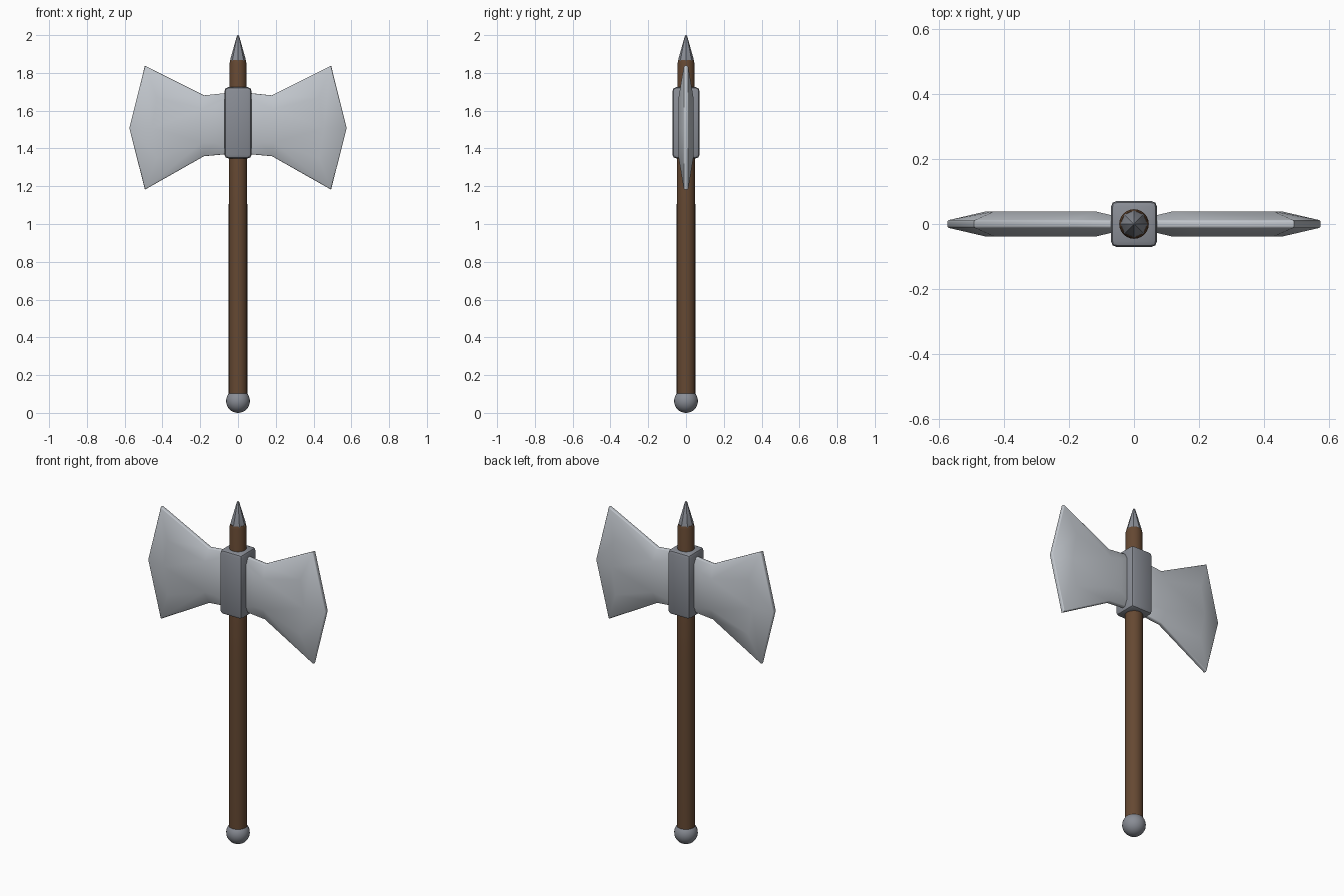
import bpy, bmesh, math
from mathutils import Vector

if "Cube" in bpy.data.objects:
    bpy.data.objects.remove(bpy.data.objects["Cube"])


def material(name, rgb):
    m = bpy.data.materials.new(name)
    m.diffuse_color = (*rgb, 1.0)
    m.use_nodes = True
    m.node_tree.nodes["Principled BSDF"].inputs["Base Color"].default_value = m.diffuse_color
    return m


STEEL = material("bright_steel", (0.53, 0.56, 0.60))
IRON = material("dark_iron", (0.25, 0.265, 0.30))
WOOD = material("brown_wood", (0.13, 0.065, 0.032))


def finish(bm, name, mat, angle=35):
    """Turn a bmesh into a named object, smooth except at sharp edges."""
    bmesh.ops.recalc_face_normals(bm, faces=bm.faces)
    me = bpy.data.meshes.new(name)
    bm.to_mesh(me)
    bm.free()
    me.materials.append(mat)
    ob = bpy.data.objects.new(name, me)
    bpy.context.collection.objects.link(ob)
    bpy.ops.object.select_all(action='DESELECT')
    ob.select_set(True)
    bpy.context.view_layer.objects.active = ob
    bpy.ops.object.shade_smooth_by_angle(angle=math.radians(angle))
    return ob


def lathe(name, profile, sides, mat, angle=35):
    """Closed solid of revolution about z from (radius, height) pairs."""
    bm = bmesh.new()
    rings = []
    for r, z in profile:
        rings.append([bm.verts.new((r * math.cos(2 * math.pi * i / sides),
                                    r * math.sin(2 * math.pi * i / sides), z))
                      for i in range(sides)])
    for a, b in zip(rings, rings[1:]):
        for i in range(sides):
            j = (i + 1) % sides
            bm.faces.new((a[i], a[j], b[j], b[i]))
    bm.faces.new(rings[0])
    bm.faces.new(rings[-1])
    return finish(bm, name, mat, angle)


def blade(name, side):
    """Flared blade: raised centre panel sloping down to a thin rim."""
    outer = [(0, 1.375), (0.18, 1.359), (0.493, 1.182), (0.575, 1.508),
             (0.493, 1.838), (0.18, 1.681), (0, 1.700)]
    inner = [(0.12, 1.43), (0.19, 1.43), (0.43, 1.35), (0.455, 1.508),
             (0.43, 1.67), (0.19, 1.61), (0.12, 1.63)]
    bm = bmesh.new()
    loops = [[bm.verts.new((side * x, y, z)) for x, z in pts]
             for pts, y in ((inner, -0.039), (outer, -0.011),
                            (outer, 0.011), (inner, 0.039))]
    n = len(outer)
    for a, b in zip(loops, loops[1:]):
        for i in range(n):
            j = (i + 1) % n
            bm.faces.new((a[i], a[j], b[j], b[i]))
    bm.faces.new(loops[0])
    bm.faces.new(loops[-1])
    bmesh.ops.recalc_face_normals(bm, faces=bm.faces)
    # soften the rim
    rim = [e for e in bm.edges if e.calc_face_angle(0) > math.radians(50)
           and abs(abs(e.verts[0].co.y) - 0.011) < 1e-4
           and abs(e.verts[0].co.y - e.verts[1].co.y) < 1e-4]
    bmesh.ops.bevel(bm, geom=rim, offset=0.005, segments=2, profile=0.5,
                    affect='EDGES', clamp_overlap=True)
    return finish(bm, name, STEEL, 40)


# wooden shaft with a chamfered top
lathe("shaft", [(0.049, 0.06), (0.049, 1.10), (0.045, 1.85), (0.040, 1.868)],
      24, WOOD)

# collar block gripping the blades
bm = bmesh.new()
bmesh.ops.create_cube(bm, size=1)
for v in bm.verts:
    v.co = Vector((v.co.x * 0.142, v.co.y * 0.142, 1.536 + v.co.z * 0.376))
bmesh.ops.bevel(bm, geom=bm.edges[:], offset=0.018, segments=2, profile=0.5,
                affect='EDGES')
finish(bm, "collar", IRON, 35)

# mirrored pair of blades
blade("right_blade", 1)
blade("left_blade", -1)

# top spike with a blunted tip
lathe("top_spike", [(0.042, 1.862), (0.040, 1.875), (0.007, 1.992), (0.002, 2.0)],
      8, IRON, 30)

# ball pommel
bm = bmesh.new()
bmesh.ops.create_uvsphere(bm, u_segments=24, v_segments=16, radius=0.063)
bmesh.ops.translate(bm, verts=bm.verts, vec=(0, 0, 0.063))
finish(bm, "pommel", IRON, 40)
